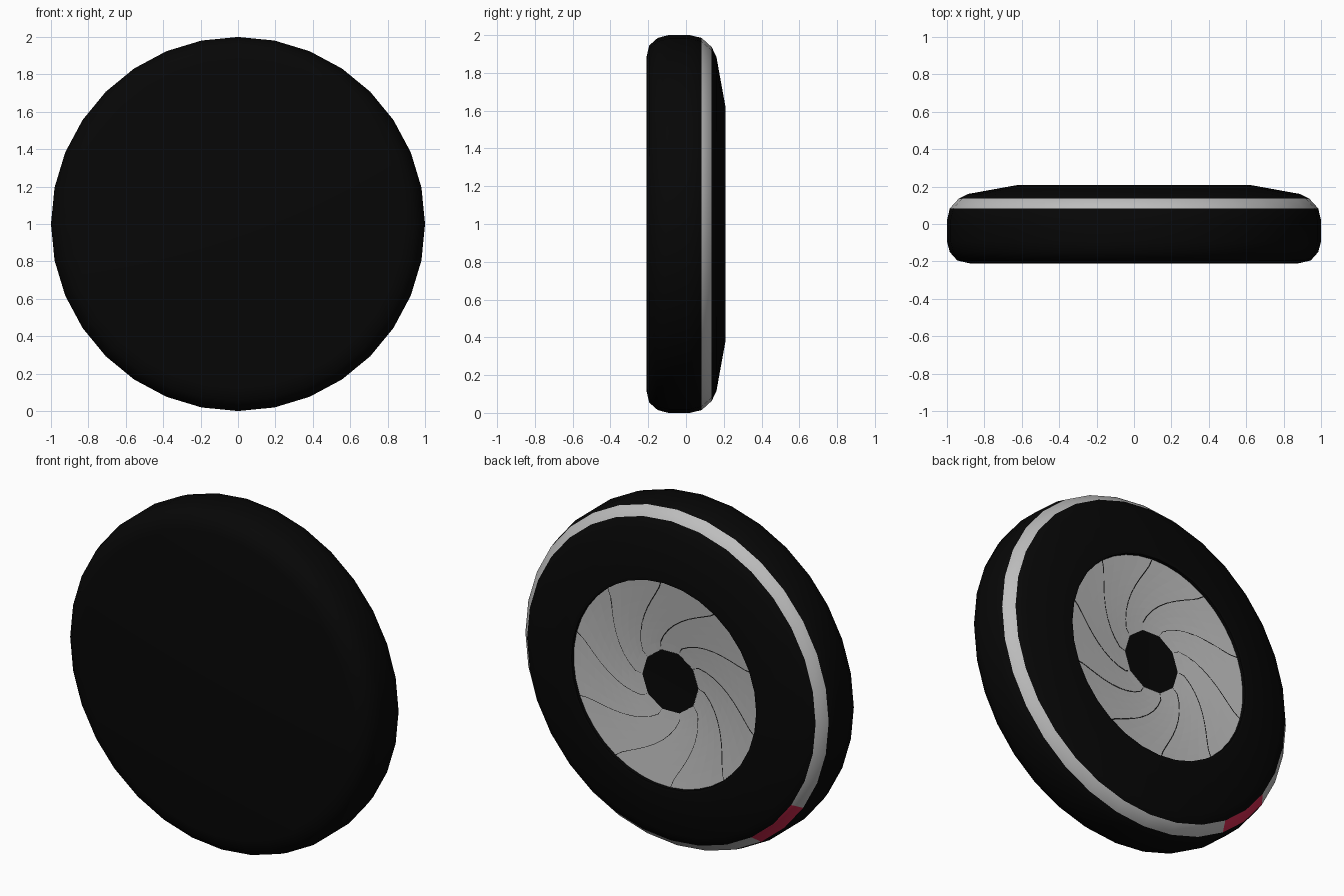
import bpy, bmesh, math

if "Cube" in bpy.data.objects:
    bpy.data.objects.remove(bpy.data.objects["Cube"])

def material(name, rgb):
    m = bpy.data.materials.new(name)
    m.diffuse_color = (*rgb, 1)
    m.use_nodes = True
    m.node_tree.nodes["Principled BSDF"].inputs["Base Color"].default_value = m.diffuse_color
    return m

black = material("black rubber", (0.002, 0.002, 0.002))
silver = material("silver", (0.51, 0.51, 0.51))
red = material("red mark", (0.62, 0.022, 0.075))

def finish(bm, name, mats, smooth):
    me = bpy.data.meshes.new(name)
    bm.to_mesh(me)
    bm.free()
    ob = bpy.data.objects.new(name, me)
    bpy.context.collection.objects.link(ob)
    for m in mats:
        me.materials.append(m)
    if smooth:
        bpy.context.view_layer.objects.active = ob
        ob.select_set(True)
        bpy.ops.object.shade_smooth_by_angle(angle=math.radians(60))
        ob.select_set(False)
    return ob

def polar(r, a, y):
    # a runs clockwise from the top as seen from the back
    return (-r * math.sin(a), y, 1 + r * math.cos(a))

# Disc body: lathed profile (radius, y) around the y axis, with a conical recess
profile = [(0.88, -0.21), (0.945, -0.195), (0.985, -0.15), (1.0, -0.093),
           (1.0, 0.02), (0.985, 0.083), (0.937, 0.136), (0.885, 0.161),
           (0.625, 0.208), (0.6, 0.206), (0.6, 0.182), (0.18, 0.139)]
STRIPE = 5
N = 32
bm = bmesh.new()
rings = [[bm.verts.new(polar(r, 2 * math.pi * i / N, y)) for i in range(N)]
         for r, y in profile]
for k in range(len(rings) - 1):
    for i in range(N):
        j = (i + 1) % N
        f = bm.faces.new((rings[k][i], rings[k][j], rings[k + 1][j], rings[k + 1][i]))
        if k == STRIPE:
            # two segments at the lower side carry the red mark
            f.material_index = 2 if i in (11, 12) else 1
bm.faces.new(rings[0])
bm.faces.new(rings[-1])
bmesh.ops.recalc_face_normals(bm, faces=bm.faces)
finish(bm, "disc_body", (black, silver, red), True)

# Iris of ten swirling blades forming a shallow cone, with thin gaps between
BLADES, STEPS, ACROSS = 10, 10, 4
R_IN, R_OUT = 0.182, 0.598
pitch = 2 * math.pi / BLADES
bm = bmesh.new()
for b in range(BLADES):
    grid = []
    for s in range(STEPS + 1):
        u = s / STEPS
        r = R_IN + (R_OUT - R_IN) * u
        v = min(1, max(0, (r - 0.21) / (R_OUT - 0.21)))
        swirl = math.radians(-19 + 52 * (1 - (1 - v) ** 1.5))
        gap = 0.0035 / r if r > 0.22 else 0
        y = 0.145 + 0.043 * u
        a0 = swirl + b * pitch + gap / 2
        row = []
        for c in range(ACROSS + 1):
            t = c / ACROSS
            a = a0 + t * (pitch - gap)
            p = polar(r, a, y)
            if s == 0:
                # straight inner edge, so the opening is a decagon
                p0, p1 = polar(r, a0, y), polar(r, a0 + pitch, y)
                p = [m + (n - m) * t for m, n in zip(p0, p1)]
            row.append(bm.verts.new(p))
        grid.append(row)
    for s in range(STEPS):
        for c in range(ACROSS):
            bm.faces.new((grid[s][c], grid[s + 1][c],
                          grid[s + 1][c + 1], grid[s][c + 1]))
# Every blade faces the back
bm.normal_update()
for f in bm.faces:
    if f.normal.y < 0:
        f.normal_flip()
finish(bm, "iris_blades", (silver,), False)
